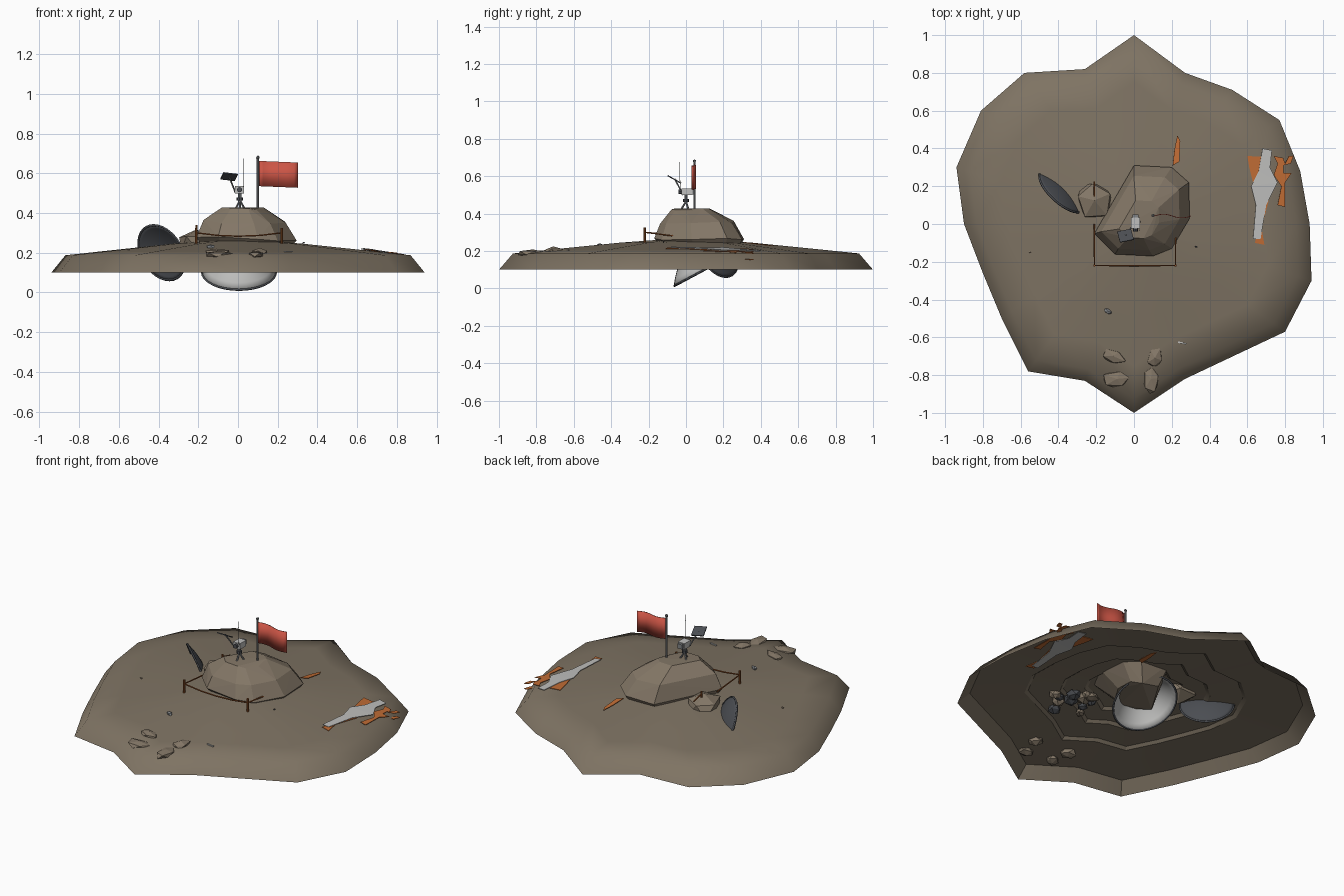
import bpy, bmesh, math, random
from mathutils import Vector, Matrix

if "Cube" in bpy.data.objects:
    bpy.data.objects.remove(bpy.data.objects["Cube"])
rng = random.Random(4)


def material(name, r, g, b):
    m = bpy.data.materials.new(name)
    m.use_nodes = True
    m.diffuse_color = (r, g, b, 1)
    m.node_tree.nodes["Principled BSDF"].inputs["Base Color"].default_value = (r, g, b, 1)
    return m


SOIL = material("brown soil", .21, .172, .125)
STONE = material("pale brown stone", .23, .185, .135)
DARK = material("dark grey metal", .07, .075, .085)
METAL = material("mid grey metal", .22, .23, .24)
WHITE = material("light grey paint", .52, .52, .51)
ORANGE = material("orange paint", .53, .15, .035)
RUST = material("rust cable", .27, .08, .02)
RED = material("red cloth", .6, .09, .06)


def finish(name, bm, mat, smooth=False, thick=0):
    bmesh.ops.recalc_face_normals(bm, faces=bm.faces[:])
    me = bpy.data.meshes.new(name)
    bm.to_mesh(me)
    bm.free()
    me.materials.append(mat)
    for p in me.polygons:
        p.use_smooth = smooth
    ob = bpy.data.objects.new(name, me)
    bpy.context.collection.objects.link(ob)
    if thick:
        mod = ob.modifiers.new("thickness", 'SOLIDIFY')
        mod.thickness = thick
        mod.offset = 0
    return ob


def loft(bm, rings, close=True):
    rows = [[bm.verts.new(p) for p in ring] for ring in rings]
    n = len(rows[0])
    for a, b in zip(rows, rows[1:]):
        for i in range(n if close else n - 1):
            j = (i + 1) % n
            bm.faces.new((a[i], a[j], b[j], b[i]))
    return rows


def rod(name, a, b, r, mat, r2=None, sides=8):
    a, b = Vector(a), Vector(b)
    bm = bmesh.new()
    turn = (b - a).to_track_quat('Z', 'Y').to_matrix().to_4x4()
    bmesh.ops.create_cone(bm, cap_ends=True, segments=sides, radius1=r,
                          radius2=r if r2 is None else r2, depth=(b - a).length,
                          matrix=Matrix.Translation((a + b) / 2) @ turn)
    return finish(name, bm, mat)


def box(name, loc, size, mat, tilt=(0, 0, 0)):
    bm = bmesh.new()
    bmesh.ops.create_cube(bm, size=1)
    ob = finish(name, bm, mat)
    ob.location, ob.scale, ob.rotation_euler = loc, size, tilt
    return ob


def stone(name, loc, size, mat, turn=0):
    bm = bmesh.new()
    bmesh.ops.create_icosphere(bm, subdivisions=1, radius=1)
    for v in bm.verts:
        v.co *= rng.uniform(.8, 1.15)
    ob = finish(name, bm, mat)
    ob.location, ob.scale, ob.rotation_euler = loc, size, (0, 0, turn)
    return ob


def dish(name, centre, normal, r, depth, mat, rim_mat):
    # shallow bowl with a rim, opening along the normal
    bm = bmesh.new()
    n = 32
    circle = [Vector((math.cos(k * math.tau / n), math.sin(k * math.tau / n), 0)) for k in range(n)]
    rings = [[c * r * q + Vector((0, 0, -depth * (1 - q * q))) for c in circle]
             for q in (1, .88, .74, .58, .4, .2)]
    rows = loft(bm, rings)
    bm.faces.new(rows[-1])
    frame = Matrix.Translation(centre) @ Vector(normal).to_track_quat('Z', 'Y').to_matrix().to_4x4()
    finish(name, bm, mat, True, .005).matrix_world = frame
    bm = bmesh.new()
    loft(bm, [[c * (r + dr) + Vector((0, 0, dz)) for c in circle]
              for dr, dz in ((-.006, 0), (0, .006), (.006, 0), (0, -.006), (-.006, 0))])
    finish(name + "_rim", bm, rim_mat, True).matrix_world = frame


# Ground mound: ragged outline shrunk along a height profile, terraced beneath
OUTLINE = [(0, 1), (.27, .8), (.52, .71), (.77, .55), (.88, .28), (.93, 0), (.94, -.3),
           (.8, -.57), (.27, -.82), (0, -1), (-.26, -.83), (-.56, -.78), (-.7, -.5),
           (-.8, -.26), (-.9, 0), (-.94, .3), (-.81, .6), (-.58, .8), (-.26, .82)]
TOP = [(1, .1), (.925, .187), (.75, .205), (.55, .225), (.35, .245), (.12, .262)]
UNDER = [(1, .1), (.93, .165), (.62, .185), (.6, .2), (.42, .205), (.4, .22),
         (.28, .225), (.26, .24), (.12, .25)]
for name, prof in (("ground", TOP), ("ground_underside", UNDER)):
    bm = bmesh.new()
    loft(bm, [[(x * f, y * f, z) for x, y in OUTLINE] for f, z in prof])
    ob = finish(name, bm, SOIL, True)
    if prof is UNDER:
        bpy.context.view_layer.objects.active = ob
        ob.select_set(True)
        bpy.ops.object.shade_smooth_by_angle(angle=math.radians(25))
        ob.select_set(False)


def ground_z(x, y, under=False):
    for (ax, ay), (bx, by) in zip(OUTLINE, OUTLINE[1:] + OUTLINE[:1]):
        d = ax * by - ay * bx
        s, t = (x * by - y * bx) / d, (ax * y - ay * x) / d
        if s >= -1e-6 and t >= -1e-6:
            f = s + t
            return .165 + (.93 - f) * .064 if under else .187 + (.925 - f) * .104
    return .2


# Torn paint sheets lying on the slope and showing beneath it
def sheet(name, pts, mat, lift):
    for under in (False, True):
        bm = bmesh.new()
        off = -lift if under else lift
        bm.faces.new([bm.verts.new((x, y, ground_z(x, y, under) + off)) for x, y in pts])
        bmesh.ops.triangulate(bm, faces=bm.faces[:])
        finish(name + ("_underside" if under else ""), bm, mat, False, .003)


sheet("white_sheet", [(.68, .4), (.73, .39), (.72, .3), (.76, .22), (.7, .1), (.67, -.08),
                      (.63, -.08), (.645, .1), (.62, .2), (.66, .28)], WHITE, .009)
sheet("orange_sheet_inner", [(.6, .36), (.69, .355), (.67, .26), (.63, .22), (.61, .3)], ORANGE, .005)
sheet("orange_sheet_front", [(.64, -.1), (.69, -.11), (.675, -.02), (.715, .13), (.68, .14),
                             (.65, -.06)], ORANGE, .005)
sheet("orange_sheet_outer", [(.74, .36), (.79, .35), (.8, .32), (.82, .36), (.845, .36), (.83, .32),
                             (.79, .31), (.79, .27), (.835, .27), (.8, .22), (.8, .09), (.76, .1),
                             (.78, .2), (.74, .26), (.76, .32)], ORANGE, .007)
sheet("orange_scrap", [(.23, .47), (.245, .44), (.24, .33), (.205, .31), (.215, .4)], ORANGE, .008)

# Large boulder: hull of tapering rings
BOULDER = [(0, .31), (.2, .3), (.29, .22), (.295, .03), (.2, -.13), (.1, -.17), (-.1, -.16), (-.21, -.05)]
bm = bmesh.new()
for k, z, cx, cy in ((1, .27, .05, .06), (.82, .355, .04, .05), (.42, .42, .03, .02), (.55, .13, .05, .1)):
    for x, y in BOULDER:
        bm.verts.new((cx + (x - .05) * k, cy + (y - .06) * k, z + rng.uniform(-.012, .012)))
hull = bmesh.ops.convex_hull(bm, input=bm.verts[:])
bmesh.ops.delete(bm, geom=list({v for v in hull["geom_interior"] if isinstance(v, bmesh.types.BMVert)}),
                 context='VERTS')
finish("large_boulder", bm, STONE)
stone("small_boulder", (-.21, .125, .245), (.1, .105, .075), STONE, .4)

# Slabs at the front tip
for i, (x, y, sx, sy, a) in enumerate(((-.11, -.7, .07, .04, -.4), (-.09, -.82, .085, .05, .1),
                                       (.11, -.71, .04, .06, -.3), (.09, -.82, .045, .08, .1))):
    stone("front_slab_%d" % i, (x, y, ground_z(x, y) - .002), (sx, sy, .022), STONE, a)

# Loose debris on top, rubble under the mound
for x, y, s, m in ((-.14, -.46, .025, METAL), (-.55, -.15, .01, STONE), (.33, -.12, .008, DARK)):
    stone("debris", (x, y, ground_z(x, y) + .004), (s, s * .6, s * .5), m, -.4)
box("debris_strip", (.255, -.63, ground_z(.255, -.63) + .005), (.045, .008, .006), WHITE, (0, 0, -.2))
for i in range(12):
    x, y = .24 + rng.uniform(-.14, .14), -.27 + rng.uniform(-.13, .13)
    s = rng.uniform(.025, .045)
    stone("rubble_%d" % i, (x, y, .19), (s, s, s * .7), DARK if i % 2 else STONE, i)
for i, (x, y) in enumerate(((.09, -.82), (-.08, -.8), (.12, -.7), (-.1, -.69))):
    stone("slab_root_%d" % i, (x, y, .165), (.05, .04, .025), STONE, i)

# Two buried dishes
dish("lower_dish", (.005, .1, .1), (0, .47, -.88), .185, .13, WHITE, DARK)
dish("side_dish", (-.385, .17, .2), (-.62, -.68, -.38), .15, .03, DARK, DARK)
rod("side_dish_feed", (-.37, .19, .21), (-.42, .13, .18), .016, DARK, .006)

# Cable strung between two posts and the boulders
for x in (-.21, .22):
    rod("cable_post", (x, -.22, .23), (x, -.22, .325), .006, RUST)
cable = bpy.data.curves.new("cable", 'CURVE')
cable.dimensions = '3D'
cable.bevel_depth = .004
cable.bevel_resolution = 1
path = [(-.21, 0, .28), (-.21, -.22, .3), (-.1, -.22, .287), (0, -.22, .283), (.11, -.22, .287),
        (.22, -.22, .3), (.22, -.06, .28)]
line = cable.splines.new('POLY')
line.points.add(len(path) - 1)
for p, co in zip(line.points, path):
    p.co = (*co, 1)
cable.materials.append(RUST)
bpy.context.collection.objects.link(bpy.data.objects.new("cable", cable))
rod("boulder_spike", (-.21, .15, .26), (-.21, .15, .34), .005, RUST)
rod("boulder_cable", (-.21, .15, .325), (-.21, .225, .305), .004, RUST)

# Flag
rod("flag_pole", (.1, .045, .39), (.1, .045, .675), .006, METAL)
stone("flag_pole_knob", (.1, .045, .68), (.009, .009, .009), METAL)
bm = bmesh.new()
loft(bm, [[(.107 + .195 * t / 10, .042 + .01 * math.sin(t * .63), z - .008 * t / 10)
           for t in range(11)] for z in (.535, .662)], close=False)
finish("flag", bm, RED, True, .004)

# Instrument on a tripod with a tilted panel and an aerial
for k in range(3):
    a = k * math.tau / 3 + .5
    rod("tripod_leg", (.01 + .03 * math.cos(a), .03 * math.sin(a), .415), (.01, 0, .465), .005, METAL)
rod("mast", (.008, 0, .455), (.008, 0, .51), .009, METAL)
rod("mast_joint", (.008, 0, .462), (.008, 0, .478), .016, DARK)
box("instrument_body", (.008, .005, .517), (.046, .06, .036), WHITE)
box("instrument_back", (.008, .042, .517), (.03, .016, .028), METAL)
rod("instrument_lens", (.008, -.025, .517), (.008, -.04, .517), .013, DARK)
rod("panel_arm", (-.012, -.015, .5), (-.045, -.06, .585), .004, METAL)
box("panel", (-.045, -.062, .583), (.075, .066, .006), DARK, (-.5, .12, .2))
rod("aerial", (.028, -.03, .53), (.028, -.037, .675), .0015, METAL, sides=5)
